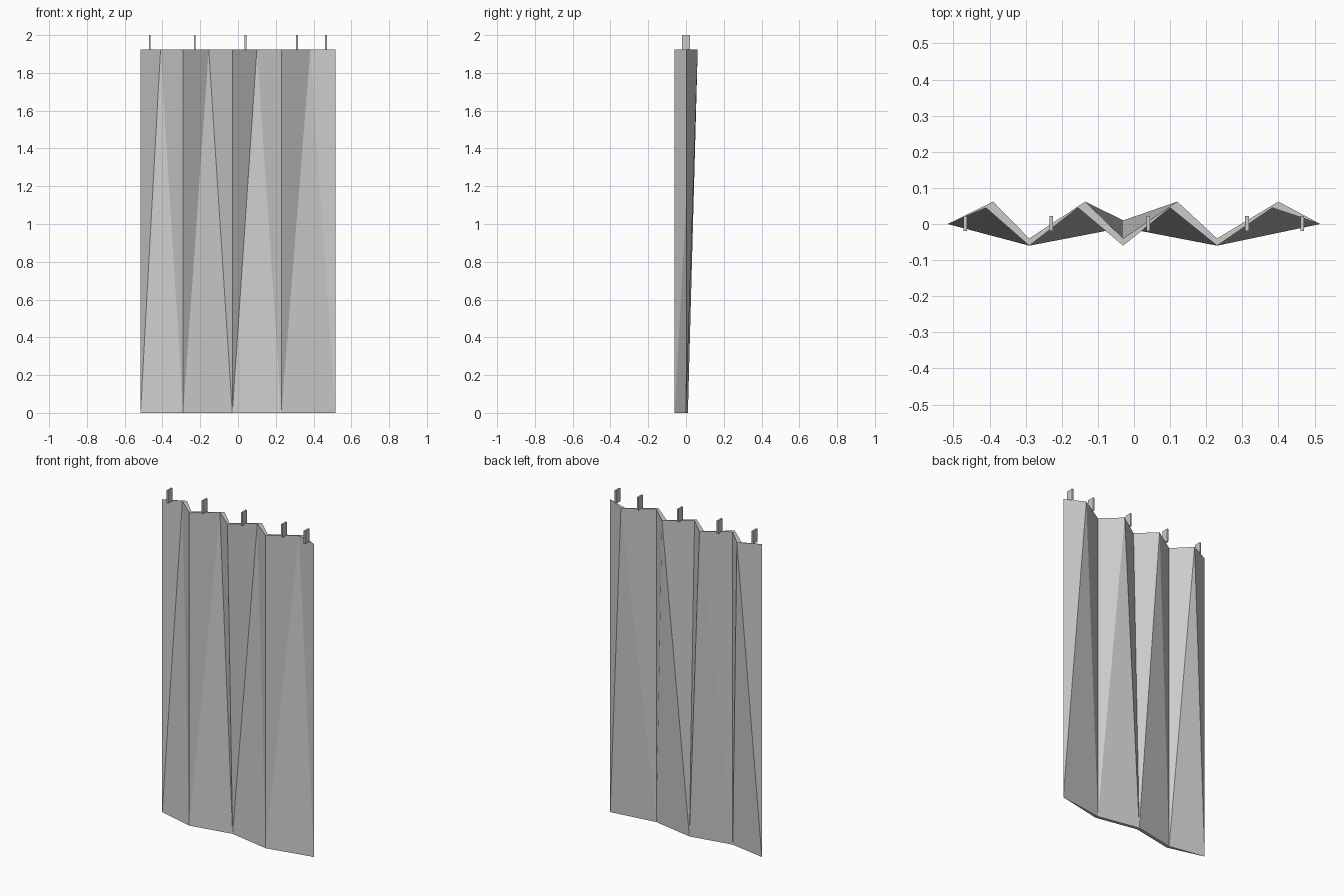
import bpy
import bmesh

cube = bpy.data.objects.get("Cube")
if cube:
    bpy.data.objects.remove(cube, do_unlink=True)


def make_material(name, value):
    mat = bpy.data.materials.new(name)
    mat.use_nodes = True
    color = (value, value, value, 1)
    mat.diffuse_color = color
    mat.node_tree.nodes["Principled BSDF"].inputs["Base Color"].default_value = color
    return mat


grey = make_material("light grey", 0.6)
TOP = 1.925


def add_object(name, bm):
    bmesh.ops.recalc_face_normals(bm, faces=bm.faces)
    mesh = bpy.data.meshes.new(name)
    bm.to_mesh(mesh)
    bm.free()
    mesh.materials.append(grey)
    obj = bpy.data.objects.new(name, mesh)
    bpy.context.collection.objects.link(obj)
    return obj


# Pleated cloth: valleys run full height, crests fade out towards the hem
valleys = [-0.516, -0.29, -0.03, 0.23, 0.516]
front_crests = [-0.41, -0.155, 0.10, 0.383]
back_crests = [-0.39, -0.135, 0.12, 0.40]
front_hem = [0, -0.06, -0.01, -0.06, 0]
back_hem = [0, -0.04, 0.01, -0.04, 0]
bm = bmesh.new()


def sheet(crests, crest_y, valley_y, hem_y, ends=None):
    """Fan of triangles between a pleated top and a gently bent hem."""
    last = len(valleys) - 1
    top, hem = [], []
    for i, x in enumerate(valleys):
        if ends and i in (0, last):
            t, h = ends[0 if i == 0 else 1]
        else:
            t = bm.verts.new((x, 0 if i in (0, last) else valley_y, TOP))
            h = bm.verts.new((x, hem_y[i], 0))
        top.append(t)
        hem.append(h)
    peaks = [bm.verts.new((x, crest_y, TOP)) for x in crests]
    for i, p in enumerate(peaks):
        bm.faces.new((hem[i], p, top[i]))
        bm.faces.new((hem[i], hem[i + 1], p))
        bm.faces.new((hem[i + 1], top[i + 1], p))
    rim = [top[0]]
    for p, t in zip(peaks, top[1:]):
        rim += [p, t]
    return rim, hem


front_rim, front_low = sheet(front_crests, 0.045, -0.06, front_hem)
ends = [(front_rim[0], front_low[0]), (front_rim[-1], front_low[-1])]
back_rim, back_low = sheet(back_crests, 0.062, -0.04, back_hem, ends)

# Close the top rim and the hem between the two sheets
for a, b in ((front_rim, back_rim), (front_low, back_low)):
    for i in range(len(a) - 1):
        corners = list(dict.fromkeys((a[i], a[i + 1], b[i + 1], b[i])))
        bm.faces.new(corners)
add_object("curtain_cloth", bm)

# Hanging tabs along the top
for n, x in enumerate([-0.467, -0.229, 0.04, 0.313, 0.466], 1):
    bm = bmesh.new()
    bmesh.ops.create_cube(bm, size=1)
    bmesh.ops.scale(bm, verts=bm.verts, vec=(0.01, 0.042, 0.08))
    tab = add_object(f"hanging_tab_{n}", bm)
    tab.location = (x, 0.001, 1.96)
